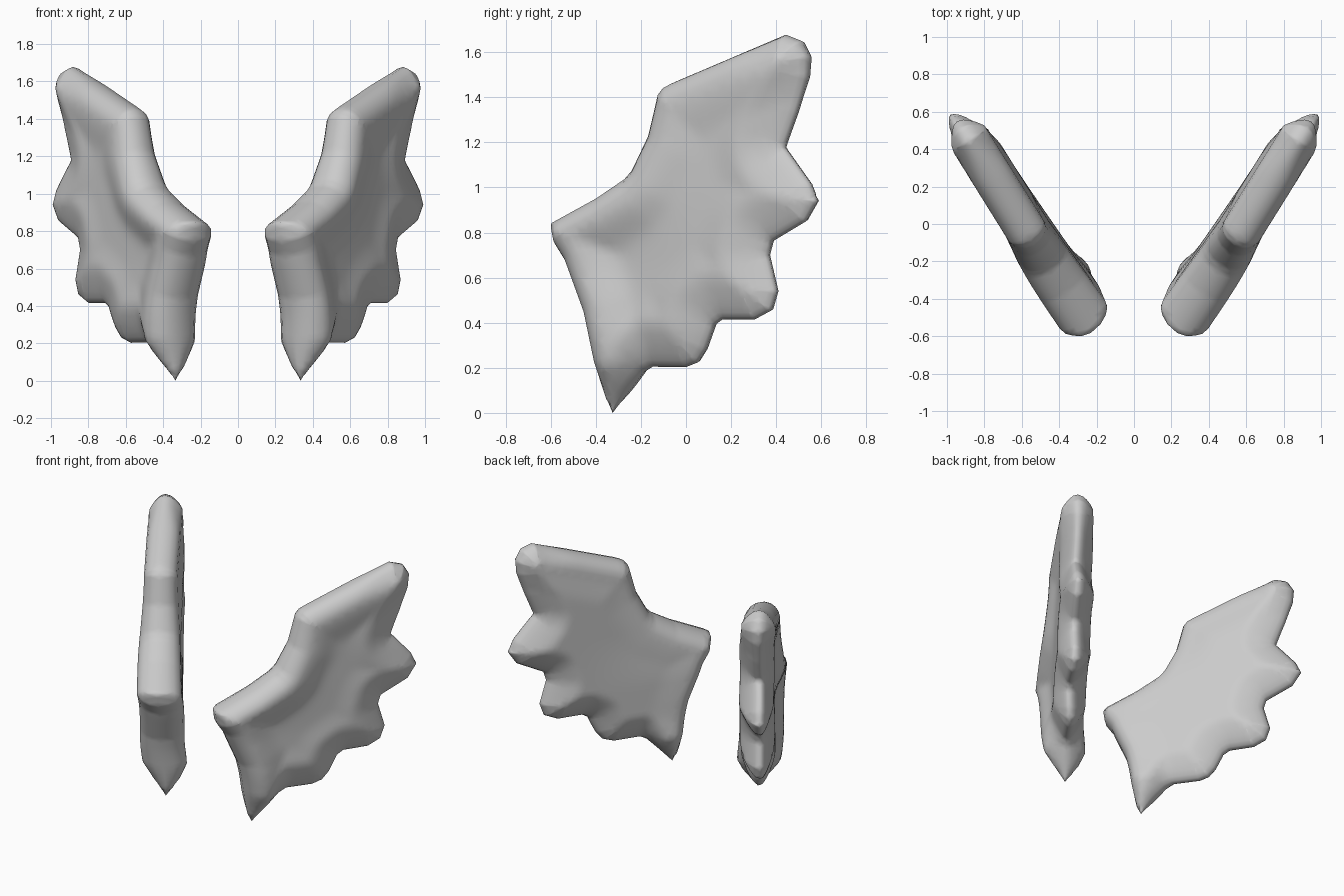
import bpy, bmesh, math
from mathutils import Vector, geometry

if "Cube" in bpy.data.objects:
    bpy.data.objects.remove(bpy.data.objects["Cube"])

# Wing silhouette (y, z): leading edge from the high tip down to the low point, then trailing claws
LEAD = [(.45, 1.678), (-.05, 1.468), (-.085, 1.45), (-.112, 1.415), (-.155, 1.23), (-.225, 1.08),
        (-.255, 1.045), (-.38, .96), (-.59, .845), (-.57, .75), (-.52, .67), (-.435, .44),
        (-.355, .06), (-.33, 0)]
TRAIL = [(-.19, .18), (-.15, .205), (0, .203), (.055, .225), (.09, .28), (.13, .39), (.165, .415),
         (.31, .415), (.385, .455), (.41, .54), (.372, .70), (.388, .76), (.54, .85), (.592, .94),
         (.56, 1.02), (.445, 1.18), (.5, 1.33), (.55, 1.49), (.556, 1.58), (.52, 1.65)]
ANGLE = math.radians(32)
CENTRE_X = .605


def local(pts):
    return [Vector((y / .86, z)) for y, z in pts]


def dist(p, line):
    best = 9
    for a, b in zip(line, line[1:]):
        ab = b - a
        f = max(0, min(1, (p - a).dot(ab) / ab.length_squared))
        best = min(best, (p - a - ab * f).length)
    return best


def smooth(x):
    x = max(0, min(1, x))
    return x * x * (3 - 2 * x)


def inside(p, loop):
    hit = False
    for a, b in zip(loop, loop[1:]):
        if (a.y > p.y) != (b.y > p.y) and p.x < a.x + (p.y - a.y) * (b.x - a.x) / (b.y - a.y):
            hit = not hit
    return hit


def normal(a, b):
    return Vector((a.y - b.y, b.x - a.x)).normalized()


lead = local(LEAD)
corners = lead + local(TRAIL)
loop = corners + corners[:1]

# Resampled rim, followed by inset rings and an interior grid
rim, rings = [], []


def inset(p, direction):
    for d in (.01, .03, .06, .095):
        q = p + direction * d
        if inside(q, loop) and dist(q, loop) > d * .85:
            rings.append(q)


for k, (a, b) in enumerate(zip(loop, loop[1:])):
    n = max(1, round((b - a).length / .03))
    inset(a, (normal(a, b) + normal(loop[k - 1 if k else -2], a)).normalized())
    for i in range(n):
        rim.append(a.lerp(b, i / n))
        inset(a.lerp(b, (i + .5) / n), normal(a, b))
for j in range(60):
    for i in range(60):
        p = Vector((-.8 + (i + .5 * (j % 2)) * .033, j * .029))
        if inside(p, loop) and dist(p, loop) > .115:
            rings.append(p)
edges = [(i, (i + 1) % len(rim)) for i in range(len(rim))]
pts, _, tris, _, _, _ = geometry.delaunay_2d_cdt(rim + rings, edges, [], 1, 1e-5)


# Slight sideways warp: low front leans inwards, middle claw outwards
def warp(p):
    w = -.035 * smooth((.35 - p.x) / .9) * smooth((1.0 - p.y) / .4)
    w -= .035 * smooth((.4 - p.y) / .35)
    return w + .012 * smooth((p.x - .4) / .25) * smooth((1.3 - p.y) / .2)


# Rounded slab: thick leading edge, hollowed outer membrane, smooth inner face
def depth(p, outer):
    d, dl = dist(p, loop), dist(p, lead)
    if d < 1e-4:
        return 0
    far = smooth((dl - .08) / .22)
    u = min(1, d / ((.115 if outer else .09) + .10 * far))
    sharp = max(.35 * far, .3 * smooth((p.x - .25) / .25))
    h = (1 - sharp) * math.sqrt(1 - (1 - u) ** 2) + sharp * smooth(u * .75) / .844
    h *= min(1, max(0, p.y) / .22) ** .7
    slim = 1.03 - .25 * smooth((p.y - .75) / .6)
    if outer:
        edge = .135 * slim
        return h * (edge + (.09 - edge) * far - .015 * smooth((d - .15) / .2))
    edge = .145 * slim
    return -h * (edge + (.135 - edge) * far)


def make_wing(name, side):
    bm = bmesh.new()
    dx, dy = math.sin(ANGLE), math.cos(ANGLE)
    grid = {}
    for outer in (True, False):
        for i, p in enumerate(pts):
            t = depth(p, outer)
            if t == 0 and (i, True) in grid:
                grid[i, outer] = grid[i, True]
                continue
            x = CENTRE_X + p.x * dx + t * dy + warp(p)
            grid[i, outer] = bm.verts.new((side * x, p.x * dy - t * dx, p.y))
        for f in tris:
            vs = [grid[i, outer] for i in f]
            if not bm.faces.get(vs):
                bm.faces.new(vs)
    bmesh.ops.recalc_face_normals(bm, faces=bm.faces)
    me = bpy.data.meshes.new(name)
    bm.to_mesh(me)
    bm.free()
    me.shade_smooth()
    ob = bpy.data.objects.new(name, me)
    bpy.context.collection.objects.link(ob)


for name, side in (("right_wing", 1), ("left_wing", -1)):
    make_wing(name, side)
